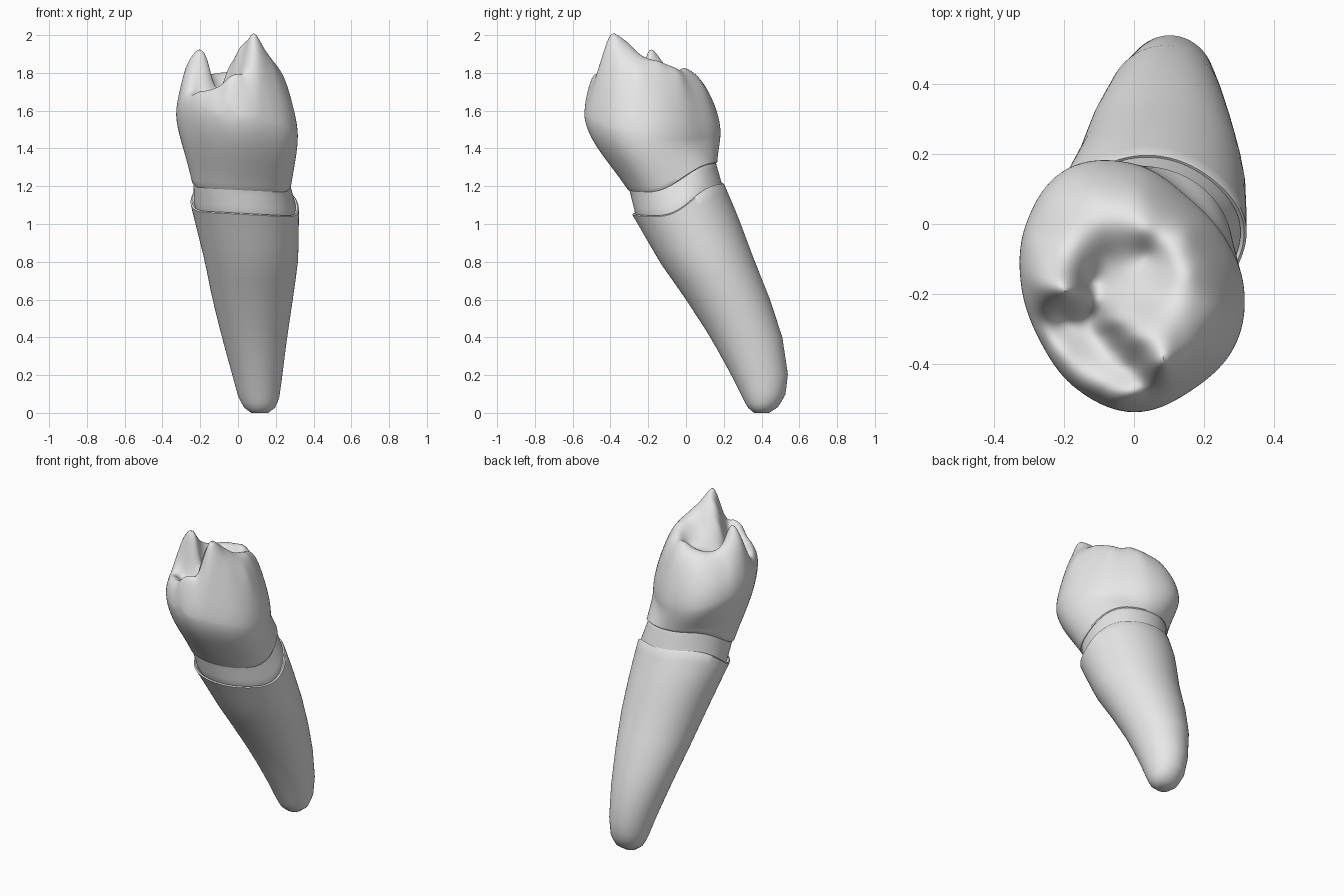
import bpy, bmesh, math
from mathutils import Vector

if "Cube" in bpy.data.objects:
    bpy.data.objects.remove(bpy.data.objects["Cube"])

N = 112
ANG = [2 * math.pi * i / N for i in range(N)]

enamel = bpy.data.materials.new("light grey")
enamel.diffuse_color = (0.8, 0.8, 0.8, 1)
enamel.use_nodes = True
enamel.node_tree.nodes["Principled BSDF"].inputs["Base Color"].default_value = enamel.diffuse_color


def smooth(t):
    t = max(0.0, min(1.0, t))
    return t * t * (3 - 2 * t)


def catmull(p0, p1, p2, p3, t):
    return 0.5 * (2 * p1 + (p2 - p0) * t + (2 * p0 - 5 * p1 + 4 * p2 - p3) * t * t
                  + (3 * p1 - p0 - 3 * p2 + p3) * t ** 3)


def loft(name, rings):
    """Skin a stack of rings and close both ends."""
    bm = bmesh.new()
    rows = [[bm.verts.new(p) for p in ring] for ring in rings]
    for a, b in zip(rows, rows[1:]):
        for i in range(N):
            j = (i + 1) % N
            bm.faces.new((a[i], a[j], b[j], b[i]))
    bm.faces.new(rows[0])
    bm.faces.new(rows[-1])
    bmesh.ops.recalc_face_normals(bm, faces=bm.faces)
    mesh = bpy.data.meshes.new(name)
    bm.to_mesh(mesh)
    bm.free()
    mesh.materials.append(enamel)
    ob = bpy.data.objects.new(name, mesh)
    bpy.context.collection.objects.link(ob)
    bpy.ops.object.select_all(action='DESELECT')
    ob.select_set(True)
    bpy.context.view_layer.objects.active = ob
    bpy.ops.object.shade_smooth_by_angle(angle=math.radians(45))
    return ob


def scaled(ring, s, dz):
    c = sum(ring, Vector()) / len(ring)
    return [Vector((c.x + (p.x - c.x) * s, c.y + (p.y - c.y) * s, p.z + dz)) for p in ring]


# ---- root: horizontal ellipses (z, x min, x max, y min, y max), cut by a wavy rim
SECTIONS = [
    (0.00, 0.07, 0.16, 0.36, 0.44), (0.03, 0.03, 0.20, 0.325, 0.485),
    (0.09, 0.00, 0.22, 0.295, 0.525), (0.20, -0.03, 0.235, 0.24, 0.54),
    (0.40, -0.085, 0.26, 0.13, 0.51), (0.60, -0.135, 0.29, 0.00, 0.445),
    (0.80, -0.175, 0.318, -0.14, 0.365), (1.00, -0.225, 0.322, -0.255, 0.29),
    (1.10, -0.25, 0.322, -0.315, 0.25), (1.25, -0.26, 0.32, -0.40, 0.185)]


def root_point(z, a):
    k = 0
    while k < len(SECTIONS) - 2 and z > SECTIONS[k + 1][0]:
        k += 1
    A, B = SECTIONS[k], SECTIONS[k + 1]
    t = (z - A[0]) / (B[0] - A[0])
    x0, x1, y0, y1 = [A[i] + (B[i] - A[i]) * t for i in range(1, 5)]
    return Vector(((x0 + x1) / 2 + (x1 - x0) / 2 * math.cos(a),
                   (y0 + y1) / 2 + (y1 - y0) / 2 * math.sin(a), z))


def root_rim(a):
    y = -0.05 + 0.26 * math.sin(a)
    return 1.05 + 0.16 * smooth((y + 0.24) / 0.43) ** 1.4 - 0.015 * math.cos(a)


levels = [0, 0.012, 0.025, 0.05, 0.08, 0.12, 0.17, 0.25, 0.33, 0.42, 0.5, 0.58, 0.67, 0.75,
          0.83, 0.9, 0.96, 1.0]
root_rings = [[root_point(t * root_rim(a), a) for a in ANG] for t in levels]
rim = root_rings[-1]
loft("root", root_rings + [scaled(rim, 0.975, 0.006), scaled(rim, 0.9, -0.01)])

# ---- crown: neck ring flaring to the belly outline
RADII = [.314, .295, .30, .352, .388, .357, .322, .31, .334, .358, .338, .334]
CX, CY = 0.0, -0.18


def belly(a, s=1.0):
    f = a / (2 * math.pi) * 12
    k = int(f)
    r = s * catmull(*[RADII[(k + d) % 12] for d in (-1, 0, 1, 2)], f - k)
    x, y = CX + r * math.cos(a), CY + r * math.sin(a)
    bx, by = (x - CX) / max(s, 1e-6), (y - CY) / max(s, 1e-6)
    dome = 1.52 + s * (-0.2 * bx - 0.15 * by) + 0.3 * math.sqrt(max(0, 1 - s * s))
    return Vector((x, y, dome))


def neck(a):
    x, y = 0.018 + 0.264 * math.cos(a), -0.072 + 0.238 * math.sin(a)
    return Vector((x, y, 1.185 + 0.145 * smooth((y + 0.24) / 0.38) ** 1.4 - 0.05 * x))


# ---- chewing surface: key heights of cusps, ridges and grooves
KEYS = [
    (.08, -.40, 2.0), (.0, -.33, 1.91), (-.06, -.28, 1.80), (.05, -.21, 1.84),   # main cusp
    (.18, -.25, 1.865), (.16, -.14, 1.855), (.25, -.25, 1.76), (.19, -.36, 1.83),
    (.13, -.33, 1.935), (.10, -.455, 1.84),
    (.0, -.485, 1.79), (-.06, -.475, 1.765), (-.12, -.44, 1.72),                  # front lip
    (-.20, -.36, 1.70), (-.27, -.28, 1.685), (-.06, -.515, 1.70),
    (.025, -.45, 1.80), (-.01, -.41, 1.755), (-.05, -.36, 1.715),                 # grooves
    (-.08, -.315, 1.69), (-.12, -.26, 1.665), (-.20, -.265, 1.685),
    (-.13, -.17, 1.73), (-.08, -.09, 1.74), (.04, -.09, 1.765),
    (-.20, -.20, 1.91), (-.245, -.19, 1.88), (-.16, -.19, 1.86), (-.285, -.17, 1.80),  # left cusp
    (-.22, -.13, 1.865), (-.26, -.03, 1.72),
    (-.17, -.06, 1.80), (-.10, -.0, 1.80), (.03, -.015, 1.825), (.10, -.08, 1.83),  # back ridge
    (.15, -.03, 1.78), (.02, .09, 1.73), (-.12, .09, 1.74)]


def dome_at(x, y):
    a = math.atan2(y - CY, x - CX) % (2 * math.pi)
    edge = belly(a)
    s = math.hypot(x - CX, y - CY) / math.hypot(edge.x - CX, edge.y - CY)
    return belly(a, min(1, s)).z


def solve(A, b):
    n = len(b)
    M = [row[:] + [v] for row, v in zip(A, b)]
    for i in range(n):
        p = max(range(i, n), key=lambda r: abs(M[r][i]))
        M[i], M[p] = M[p], M[i]
        for r in range(n):
            if r != i:
                f = M[r][i] / M[i][i]
                M[r] = [u - f * v for u, v in zip(M[r], M[i])]
    return [M[i][n] / M[i][i] for i in range(n)]


pts = [(x, y, z - dome_at(x, y)) for x, y, z in KEYS]
pts += [(belly(a).x, belly(a).y, 0.0) for a in ANG[::4]]


def kernel(dx, dy):
    return math.sqrt(dx * dx + dy * dy + 0.0006)


weights = solve([[kernel(p[0] - q[0], p[1] - q[1]) for q in pts] for p in pts],
                [p[2] for p in pts])


def cap_point(a, s):
    p = belly(a, s)
    p.z += sum(w * kernel(p.x - q[0], p.y - q[1]) for w, q in zip(weights, pts))
    return p


def wall_point(a, u):
    # Hermite flare that turns almost upright at the belly
    n, b = neck(a), belly(a)
    k = 1.1 * u * (1 - u) ** 2 + smooth(u) + 0.15 * u * u * (u - 1)
    return Vector((n.x + (b.x - n.x) * k, n.y + (b.y - n.y) * k, n.z + (b.z - n.z) * u))


wall = [[wall_point(a, i / 14) for a in ANG] for i in range(14)]
cap = [[cap_point(a, math.cos(math.pi / 2 * i / 50)) for a in ANG] for i in range(50)]
neck_ring = wall[0]
loft("crown", [scaled(neck_ring, 0.9, 0.01), scaled(neck_ring, 0.98, -0.005)] + wall + cap)

# ---- recessed band between root and crown
low = scaled([root_point(root_rim(a) - 0.04, a) for a in ANG], 0.93, 0)
mid, high = scaled(rim, 0.94, 0.01), scaled(neck_ring, 0.96, 0)
top = scaled([wall_point(a, 0.1) for a in ANG], 0.92, 0)
loft("neck_band", [low] + [[p.lerp(q, t / 4) for p, q in zip(mid, high)] for t in range(5)] + [top])
